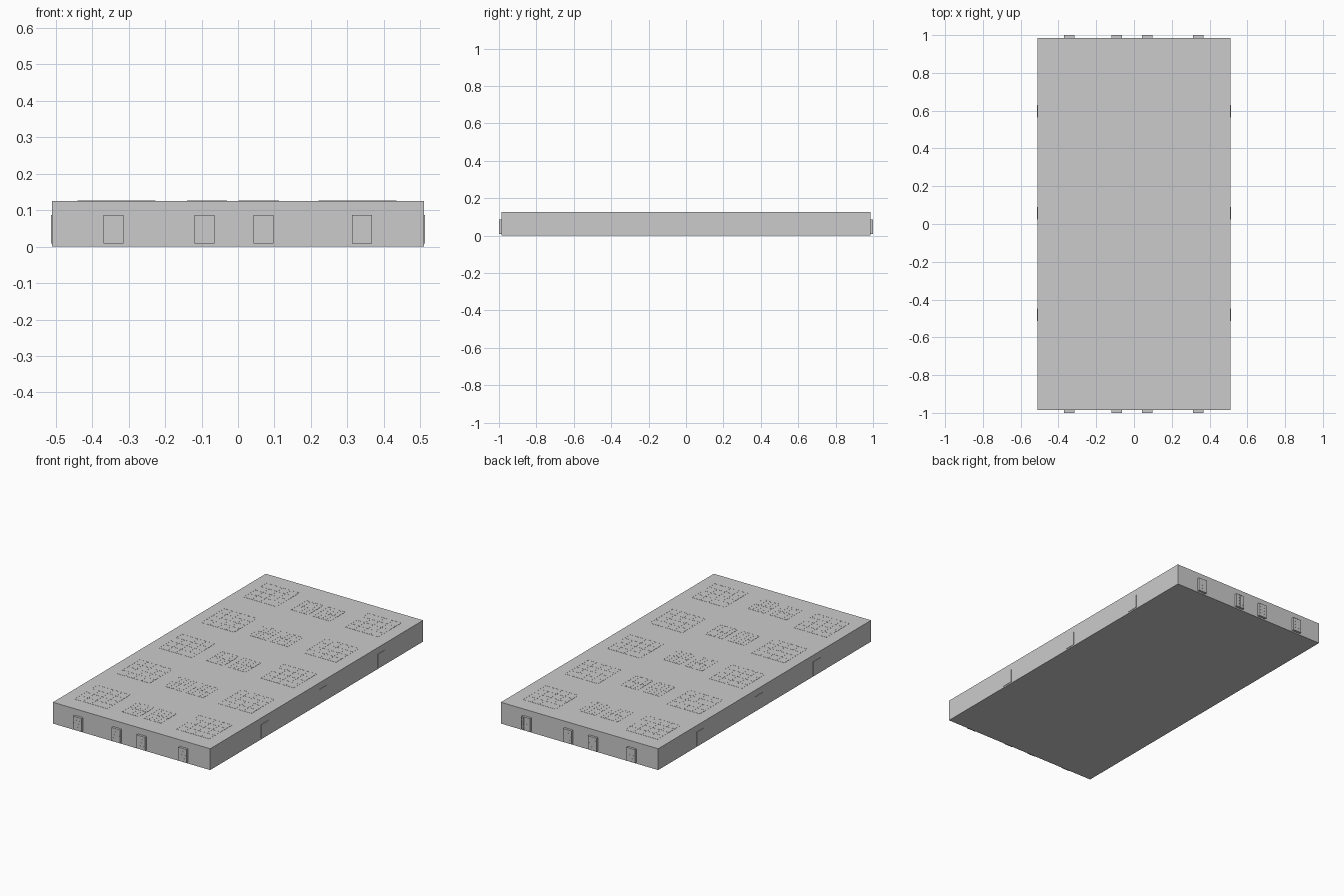
import bpy, bmesh
from mathutils import Vector

if "Cube" in bpy.data.objects:
    bpy.data.objects.remove(bpy.data.objects["Cube"])

HX, HY, H = 0.51, 0.986, 0.125   # hall half sizes and height


def add_box(bm, lo, hi):
    lo, hi = Vector(lo), Vector(hi)
    made = bmesh.ops.create_cube(bm, size=1)["verts"]
    for v in made:
        v.co = (lo + hi) / 2 + v.co * (hi - lo)


def make_object(name, bm):
    mesh = bpy.data.meshes.new(name)
    bm.to_mesh(mesh)
    bm.free()
    obj = bpy.data.objects.new(name, mesh)
    bpy.context.collection.objects.link(obj)
    return obj


def panelled(name, u0, u1, v0, v1, depth, cols, rows, place):
    """Flat slab with thin raised bars; place() maps (u, v, outward) to xyz."""
    bm = bmesh.new()
    add_box(bm, (u0, v0, -0.002), (u1, v1, depth))
    top, w = depth + 0.0005, 0.001
    for i in range(cols + 1 if cols else 0):
        u = u0 + w + (u1 - u0 - 2 * w) * i / cols
        add_box(bm, (u - w, v0, depth - 0.0005), (u + w, v1, top))
    for j in range(rows + 1 if rows else 0):
        v = v0 + w + (v1 - v0 - 2 * w) * j / rows
        add_box(bm, (u0, v - w, depth - 0.0005), (u1, v + w, top))
    for vert in bm.verts:
        vert.co = place(*vert.co)
    bmesh.ops.recalc_face_normals(bm, faces=bm.faces)
    return make_object(name, bm)


# Main hall
bm = bmesh.new()
add_box(bm, (-HX, -HY, 0), (HX, HY, H))
make_object("hall", bm)

# Panelled doors on both ends
for label, s in (("front", -1), ("back", 1)):
    for x in (-0.342, -0.092, 0.07, 0.34):
        panelled(label + "_door", x - 0.0275, x + 0.0275, 0.008, 0.087,
                 0.0135, 4, 4, lambda u, v, d, s=s: (u, s * (HY + d), v))

# Plain flat doors on both long sides
for label, s in (("left", -1), ("right", 1)):
    for y in (-0.48, 0.058, 0.597):
        panelled(label + "_door", y - 0.033, y + 0.033, 0.008, 0.087,
                 0.0025, 0, 0, lambda u, v, d, s=s: (s * (HX + d), u, v))

# Five rows of roof skylights: large at the sides, small pairs in the middle
for r in range(5):
    y = 0.785 - 0.3915 * r
    for x in (-0.333, 0.328):
        panelled("large_skylight", x - 0.107, x + 0.107, y - 0.107, y + 0.107,
                 0.0003, 4, 4, lambda u, v, d: (u, v, H + d))
    for x in (-0.085, 0.057):
        panelled("small_skylight", x - 0.055, x + 0.055, y - 0.093, y + 0.05,
                 0.0003, 4, 2, lambda u, v, d: (u, v, H + d))
